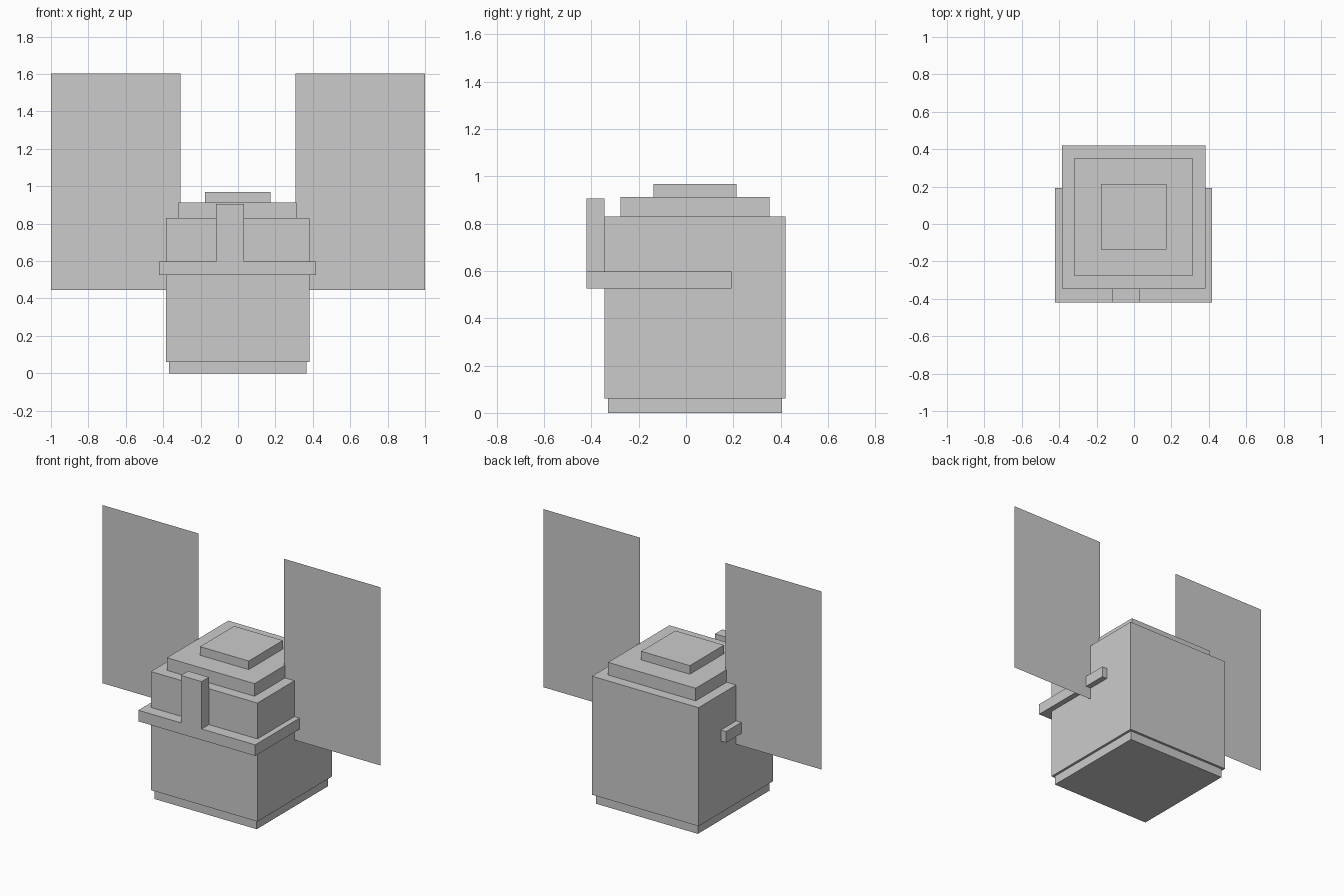
import bpy
import bmesh

if "Cube" in bpy.data.objects:
    bpy.data.objects.remove(bpy.data.objects["Cube"])

grey = bpy.data.materials.new("plain_grey")
grey.diffuse_color = (0.6, 0.6, 0.6, 1.0)
grey.use_nodes = True
grey.node_tree.nodes["Principled BSDF"].inputs["Base Color"].default_value = grey.diffuse_color

CX, CY = -0.002, 0.038  # axis shared by the body and its stacked tiers


def make(name, bm):
    mesh = bpy.data.meshes.new(name)
    bm.to_mesh(mesh)
    bm.free()
    mesh.materials.append(grey)
    obj = bpy.data.objects.new(name, mesh)
    bpy.context.collection.objects.link(obj)
    return obj


def box(name, x, y, z):
    """Box from (min, max) ranges on each axis."""
    bm = bmesh.new()
    bmesh.ops.create_cube(bm, size=1)
    for v in bm.verts:
        v.co = [r[0] if c < 0 else r[1] for c, r in zip(v.co, (x, y, z))]
    return make(name, bm)


def tier(name, half, z0, z1):
    """Square block centred on the body axis."""
    return box(name, (CX - half, CX + half), (CY - half, CY + half), (z0, z1))


def sheet(name, x0, x1, y, z0, z1):
    """Flat upright panel without thickness."""
    bm = bmesh.new()
    bm.faces.new([bm.verts.new(p) for p in
                  ((x0, y, z0), (x1, y, z0), (x1, y, z1), (x0, y, z1))])
    return make(name, bm)


# Stacked body, from the foot to the top cap
tier("base", 0.367, 0.0, 0.06)
tier("body", 0.383, 0.06, 0.83)
tier("upper_step", 0.315, 0.83, 0.912)
tier("top_cap", 0.175, 0.912, 0.968)

# Band around the front and sides, with an upright post on its front
box("band", (-0.422, 0.418), (-0.42, 0.192), (0.525, 0.597))
box("front_post", (-0.117, 0.033), (-0.42, -0.345), (0.597, 0.905))

# Thin side wings
for side, label in ((-1, "left"), (1, "right")):
    inner, outer = sorted((side * 0.307, side * 1.0))
    sheet(label + "_wing", inner, outer, 0.035, 0.445, 1.602)
